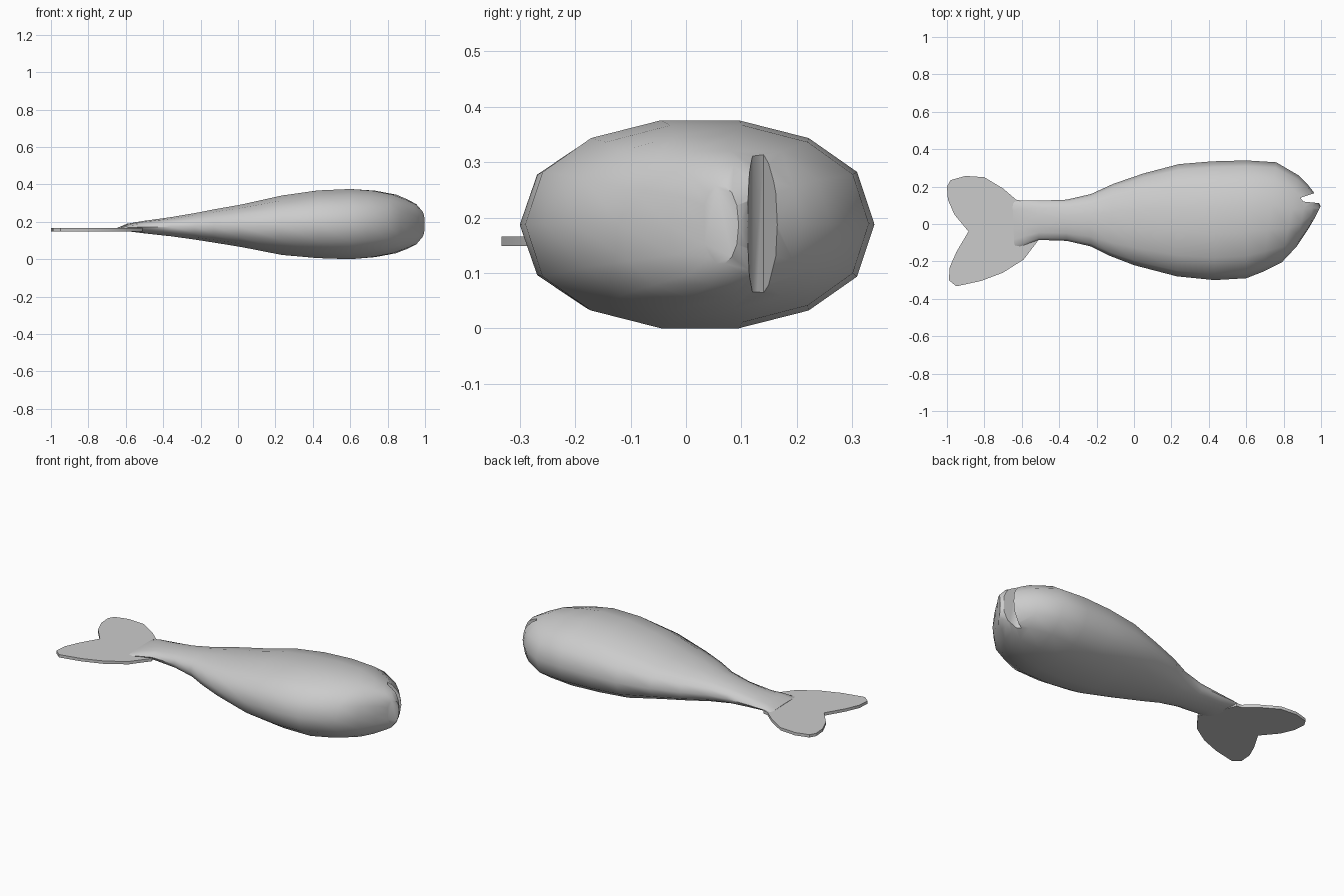
import bpy, bmesh, math

cube = bpy.data.objects.get("Cube")
if cube:
    bpy.data.objects.remove(cube)

grey = bpy.data.materials.new("soft grey")
grey.use_nodes = True
color = (0.6, 0.6, 0.6, 1)
grey.diffuse_color = color
grey.node_tree.nodes["Principled BSDF"].inputs["Base Color"].default_value = color


def make_object(name, bm):
    bmesh.ops.recalc_face_normals(bm, faces=bm.faces)
    mesh = bpy.data.meshes.new(name)
    bm.to_mesh(mesh)
    bm.free()
    obj = bpy.data.objects.new(name, mesh)
    bpy.context.collection.objects.link(obj)
    mesh.materials.append(grey)
    return obj


def plate(name, outline, low, high):
    """Extrude an outline drawn in plan from low to high."""
    bm = bmesh.new()
    face = bm.faces.new([bm.verts.new((x, y, low)) for x, y in outline])
    new = bmesh.ops.extrude_face_region(bm, geom=[face])["geom"]
    for v in new:
        if isinstance(v, bmesh.types.BMVert):
            v.co.z = high
    return make_object(name, bm)


def smooth(obj, angle):
    bpy.ops.object.select_all(action='DESELECT')
    obj.select_set(True)
    bpy.context.view_layer.objects.active = obj
    bpy.ops.object.shade_smooth_by_angle(angle=math.radians(angle))


# Body: rings given by back point, belly point, middle height, half thickness
SIDES = 14
rings = [
    ((-.65, .12), (-.64, -.13), .162, .006),
    ((-.60, .125), (-.58, -.11), .17, .02),
    ((-.50, .125), (-.51, -.085), .172, .033),
    ((-.36, .13), (-.36, -.09), .174, .051),
    ((-.23, .16), (-.23, -.12), .176, .071),
    ((-.11, .215), (-.13, -.17), .178, .09),
    ((.05, .27), (.00, -.22), .179, .114),
    ((.24, .32), (.23, -.28), .182, .159),
    ((.42, .335), (.43, -.30), .187, .181),
    ((.60, .34), (.60, -.29), .188, .188),
    ((.76, .33), (.69, -.255), .189, .178),
    ((.88, .26), (.79, -.205), .189, .157),
    ((.93, .21), (.87, -.12), .188, .132),
    ((.968, .16), (.93, -.03), .187, .108),
    ((.998, .095), (.965, .03), .187, .07),
]
bm = bmesh.new()
loops = []
for (xt, yt), (xb, yb), zc, rz in rings:
    loop = []
    for i in range(SIDES):
        a = math.tau * i / SIDES
        t = (1 + math.cos(a)) / 2
        s = math.copysign(abs(math.sin(a)) ** 0.85, math.sin(a)) * 1.02
        loop.append(bm.verts.new((xb + (xt - xb) * t, yb + (yt - yb) * t, zc + rz * s)))
    loops.append(loop)
for a, b in zip(loops, loops[1:]):
    for i in range(SIDES):
        j = (i + 1) % SIDES
        bm.faces.new((a[i], a[j], b[j], b[i]))
bm.faces.new(loops[0])
bm.faces.new(loops[-1])
body = make_object("body", bm)

# Mouth: wedge cut through the snout
cutter = plate("mouth_cutter", [(.89, .14), (.905, .12), (.985, .112), (1.1, .08),
                                (1.1, .24), (.965, .165)], -.1, .5)
cutter.hide_render = True
cut = body.modifiers.new("mouth", 'BOOLEAN')
cut.operation = 'DIFFERENCE'
cut.solver = 'EXACT'
cut.object = cutter
bpy.context.view_layer.objects.active = body
bpy.ops.object.modifier_apply(modifier="mouth")
bpy.data.objects.remove(cutter)
smooth(body, 50)

# Tail: thin forked fin
tail = plate("tail_fin", [
    (-.60, .125), (-.63, .13), (-.70, .19), (-.80, .25), (-.90, .257), (-.98, .235),
    (-1, .20), (-.995, .13), (-.96, .05), (-.885, -.04), (-.95, -.15), (-.985, -.23),
    (-.99, -.30), (-.95, -.333), (-.82, -.305), (-.70, -.26), (-.59, -.19), (-.51, -.085),
], .149, .166)
smooth(tail, 30)
